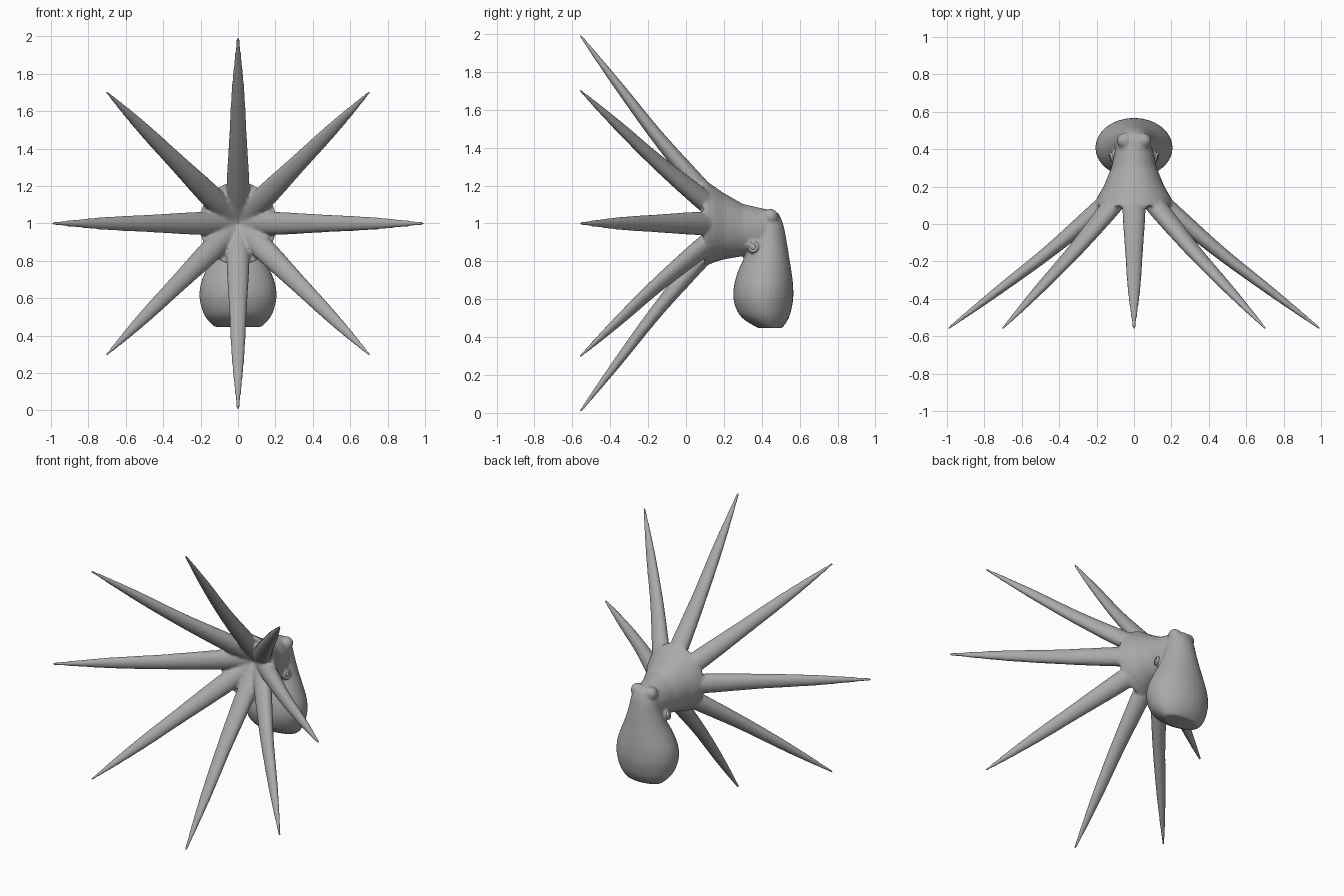
import bpy, bmesh, math
from mathutils import Vector

if "Cube" in bpy.data.objects:
    bpy.data.objects.remove(bpy.data.objects["Cube"])

skin = bpy.data.materials.new("grey skin")
skin.diffuse_color = (0.4, 0.4, 0.4, 1)
skin.use_nodes = True
skin.node_tree.nodes["Principled BSDF"].inputs["Base Color"].default_value = skin.diffuse_color
bm = bmesh.new()


def loft(rings):
    """Bridge closed rings of points and cap both ends."""
    rows = [[bm.verts.new(p) for p in ring] for ring in rings]
    n = len(rows[0])
    faces = []
    for a, b in zip(rows, rows[1:]):
        for i in range(n):
            j = (i + 1) % n
            faces.append(bm.faces.new((a[i], a[j], b[j], b[i])))
    faces.append(bm.faces.new(rows[0][::-1]))
    faces.append(bm.faces.new(rows[-1]))
    bmesh.ops.recalc_face_normals(bm, faces=faces)


def ellipse(centre, u, v, n=24):
    return [centre + u * math.cos(2 * math.pi * i / n) + v * math.sin(2 * math.pi * i / n)
            for i in range(n)]


def smooth_path(keys, steps=5):
    """Catmull-Rom interpolation of tuples."""
    out = []
    for i in range(len(keys) - 1):
        p = [Vector(keys[max(0, min(len(keys) - 1, i + k))]) for k in (-1, 0, 1, 2)]
        for s in range(steps):
            t = s / steps
            out.append(0.5 * (2 * p[1] + (p[2] - p[0]) * t
                              + (2 * p[0] - 5 * p[1] + 4 * p[2] - p[3]) * t * t
                              + (3 * p[1] - p[0] - 3 * p[2] + p[3]) * t ** 3))
    return out + [Vector(keys[-1])]


# Eight tapering arms: (radius from axis, y) and (half width, half thickness)
arm = [(0.0, 0.23), (0.1, 0.155), (0.215, 0.055), (0.46, -0.152), (0.725, -0.355), (0.995, -0.56)]
size = [(0.05, 0.045), (0.06, 0.05), (0.062, 0.048), (0.048, 0.036), (0.034, 0.025), (0.008, 0.007)]
path, widths = smooth_path(arm), smooth_path(size)
for k in range(8):
    a = k * math.pi / 4
    out = Vector((math.cos(a), 0, math.sin(a)))
    side = Vector((-math.sin(a), 0, math.cos(a)))
    rings = []
    for i, (p, w) in enumerate(zip(path, widths)):
        t = path[min(i + 1, len(path) - 1)] - path[max(i - 1, 0)]
        t.normalize()
        normal = out * -t.y + Vector((0, t.x, 0))
        centre = out * p.x + Vector((0, p.y, 1))
        rings.append(ellipse(centre, side * w.x, normal * w.y, 16))
    loft(rings)

# Head funnel with a hollow front: (y, centre z, half width, half height)
head = [(0.185, 1, 0.01, 0.01), (0.1, 1, 0.18, 0.19), (0.093, 1, 0.208, 0.225),
        (0.11, 1, 0.208, 0.222), (0.15, 0.995, 0.193, 0.2), (0.2, 0.985, 0.163, 0.175),
        (0.3, 0.965, 0.122, 0.138), (0.4, 0.955, 0.1, 0.125), (0.46, 0.965, 0.08, 0.105),
        (0.495, 0.98, 0.05, 0.065)]
loft([ellipse(Vector((0, y, z)), Vector((rx, 0, 0)), Vector((0, 0, rz)), 32)
      for y, z, rx, rz in head])

# Hanging body sac: (z, centre y, half width, half depth)
sac = [(0.447, 0.445, 0.125, 0.06), (0.475, 0.43, 0.155, 0.098), (0.52, 0.415, 0.185, 0.135),
       (0.6, 0.408, 0.206, 0.158), (0.68, 0.41, 0.199, 0.155), (0.76, 0.417, 0.168, 0.138),
       (0.84, 0.43, 0.132, 0.112), (0.92, 0.435, 0.105, 0.094), (1.0, 0.44, 0.085, 0.072),
       (1.06, 0.44, 0.05, 0.045)]
loft([ellipse(Vector((0, p[1], p[0])), Vector((p[2], 0, 0)), Vector((0, p[3], 0)), 32)
      for p in smooth_path(sac, 3)])


def ball(centre, radius):
    res = bmesh.ops.create_uvsphere(bm, u_segments=16, v_segments=10, radius=radius)
    bmesh.ops.translate(bm, verts=res["verts"], vec=centre)


# Eye mounds on top of the head, siphon bumps at the neck
for s in (-1, 1):
    ball((s * 0.05, 0.445, 1.035), 0.043)
    ball((s * 0.095, 0.36, 0.875), 0.036)

mesh = bpy.data.meshes.new("octopus_body")
bm.to_mesh(mesh)
bm.free()
body = bpy.data.objects.new("octopus_body", mesh)
bpy.context.collection.objects.link(body)
mesh.materials.append(skin)

# Fuse the parts into one soft skin
fuse = body.modifiers.new("fuse", 'REMESH')
fuse.mode = 'VOXEL'
fuse.voxel_size = 0.008
fuse.use_smooth_shade = True
soften = body.modifiers.new("soften", 'SMOOTH')
soften.factor = 0.5
soften.iterations = 8

# Small siphon rims on both sides of the neck
for s, name in ((-1, "left_siphon"), (1, "right_siphon")):
    bpy.ops.mesh.primitive_torus_add(major_segments=20, minor_segments=8,
                                     major_radius=0.022, minor_radius=0.009,
                                     location=(s * 0.118, 0.355, 0.875),
                                     rotation=(0, s * math.radians(80), s * math.radians(-20)))
    rim = bpy.context.object
    rim.name = name
    rim.data.materials.append(skin)
    bpy.ops.object.shade_smooth()
